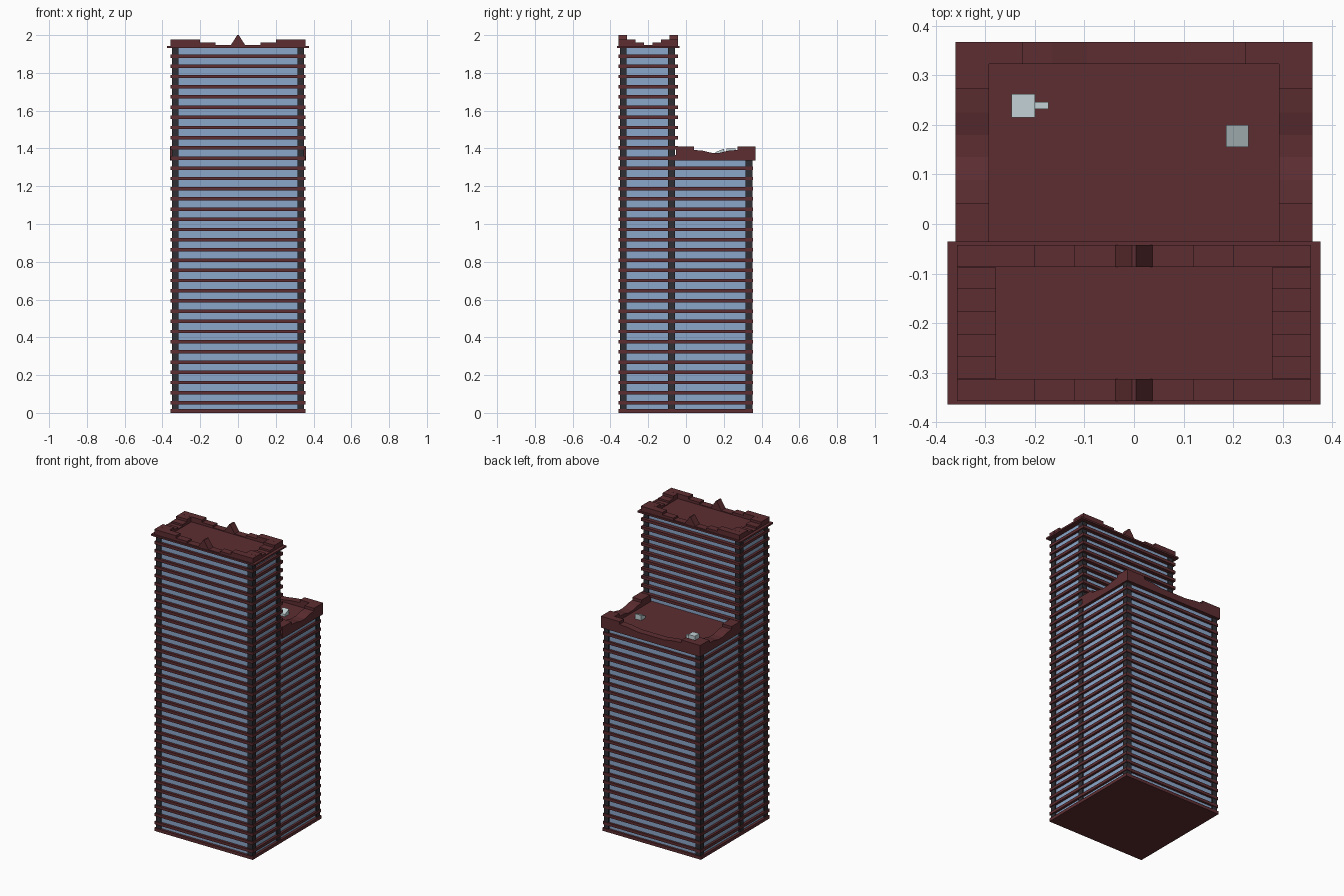
import bpy, bmesh

if "Cube" in bpy.data.objects:
    bpy.data.objects.remove(bpy.data.objects["Cube"])


def material(name, r, g, b):
    m = bpy.data.materials.new(name)
    m.diffuse_color = (r, g, b, 1)
    m.use_nodes = True
    m.node_tree.nodes["Principled BSDF"].inputs["Base Color"].default_value = m.diffuse_color
    return m


MAROON = material("maroon", 0.11, 0.027, 0.031)
GLASS = material("glass", 0.26, 0.39, 0.59)
DARK = material("dark_column", 0.027, 0.027, 0.033)
PALE = material("pale_metal", 0.54, 0.64, 0.66)


def finish(name, bm, mat):
    bmesh.ops.recalc_face_normals(bm, faces=bm.faces)
    me = bpy.data.meshes.new(name)
    bm.to_mesh(me)
    bm.free()
    me.materials.append(mat)
    ob = bpy.data.objects.new(name, me)
    bpy.context.collection.objects.link(ob)
    return ob


def add_box(bm, x0, x1, y0, y1, z0, z1):
    vs = bmesh.ops.create_cube(bm, size=1)["verts"]
    for v in vs:
        v.co = (x1 if v.co.x > 0 else x0,
                y1 if v.co.y > 0 else y0,
                z1 if v.co.z > 0 else z0)


def boxes(name, mat, *dims):
    bm = bmesh.new()
    for d in dims:
        add_box(bm, *d)
    return finish(name, bm, mat)


def strip(name, axis, a, b, profile, mat=MAROON):
    """Extrude a (position, z) outline from a to b across the given run axis."""
    bm = bmesh.new()
    if axis == "x":
        pts = [(t, a, z) for t, z in profile]
        move = (0, b - a, 0)
    else:
        pts = [(a, t, z) for t, z in profile]
        move = (b - a, 0, 0)
    f = bm.faces.new([bm.verts.new(p) for p in pts])
    ext = bmesh.ops.extrude_face_region(bm, geom=[f])["geom"]
    bmesh.ops.translate(bm, vec=move,
                        verts=[v for v in ext if isinstance(v, bmesh.types.BMVert)])
    return finish(name, bm, mat)


def mirrored(c, half, base):
    """Outline symmetric about c; half runs outwards from the middle."""
    right = [(c + t, z) for t, z in half]
    left = [(c - t, z) for t, z in reversed(half)]
    end = half[-1][0]
    return left + right + [(c + end, base), (c - end, base)]


# glass cores
boxes("tower_glass", GLASS, (-0.341, 0.341, -0.341, -0.066, 0.005, 1.94))
boxes("annex_glass", GLASS, (-0.341, 0.341, -0.07, 0.341, 0.005, 1.345))

# dark corner columns
cols = []
for x in (-0.35, 0.315):
    for y, top in ((-0.35, 1.94), (-0.095, 1.94), (0.315, 1.345)):
        cols.append((x, x + 0.035, y, y + 0.036, 0.005, top))
boxes("corner_columns", DARK, *cols)

# floor bands
boxes("base_slab", MAROON, (-0.357, 0.357, -0.357, 0.355, 0, 0.02))
STEP, T = 0.054, 0.009
tower, annex = [], []
for k in range(1, 36):
    z = k * STEP - 0.001
    tower.append((-0.357, 0.357, -0.357, -0.042, z - T, z + T))
    if k < 25:
        annex.append((-0.355, 0.355, -0.06, 0.355, z - T, z + T))
boxes("tower_floor_bands", MAROON, *tower)
boxes("annex_floor_bands", MAROON, *annex)

# tower roof with stepped parapet and gables
boxes("tower_cornice", MAROON, (-0.376, 0.376, -0.364, -0.035, 1.932, 1.943))
front = [(0.12, 1.948), (0.12, 1.96), (0.2, 1.96), (0.2, 1.976), (0.357, 1.976)]
side = [(0.023, 1.948), (0.023, 1.96), (0.068, 1.96), (0.068, 1.976), (0.112, 1.976)]
for label, y in (("front", -0.357), ("back", -0.087)):
    strip(f"tower_{label}_parapet", "x", y, y + 0.045, mirrored(0, front, 1.94))
    strip(f"tower_{label}_gable", "x", y, y + 0.045,
          [(-0.039, 1.945), (0.039, 1.945), (0.004, 2.0), (-0.004, 2.0)])
for label, x in (("left", -0.357), ("right", 0.278)):
    strip(f"tower_{label}_parapet", "y", x, x + 0.079, mirrored(-0.1995, side, 1.94))

# annex roof with dipped parapet
boxes("annex_roof", MAROON, (-0.355, 0.355, -0.06, 0.36, 1.335, 1.364))
dip = [(0.022, 1.377), (0.068, 1.388), (0.115, 1.392), (0.115, 1.41), (0.21, 1.41)]
for label, x in (("left", -0.36), ("right", 0.292)):
    prof = mirrored(0.157, dip, 1.335)
    prof = [(max(t, -0.053), z) for t, z in prof]
    strip(f"annex_{label}_parapet", "y", x, x + 0.068, prof)
back = [(0.095, 1.377), (0.165, 1.388), (0.225, 1.392), (0.225, 1.41), (0.36, 1.41)]
strip("annex_back_parapet", "x", 0.322, 0.367, mirrored(0, back, 1.335))

# rooftop equipment
boxes("roof_unit", PALE, (-0.247, -0.2, 0.215, 0.262, 1.36, 1.4))
boxes("roof_unit_duct", PALE, (-0.202, -0.172, 0.232, 0.246, 1.36, 1.385))
strip("sloped_roof_vent", "y", 0.185, 0.231,
      [(0.155, 1.36), (0.2, 1.36), (0.2, 1.398), (0.155, 1.38)], PALE)
